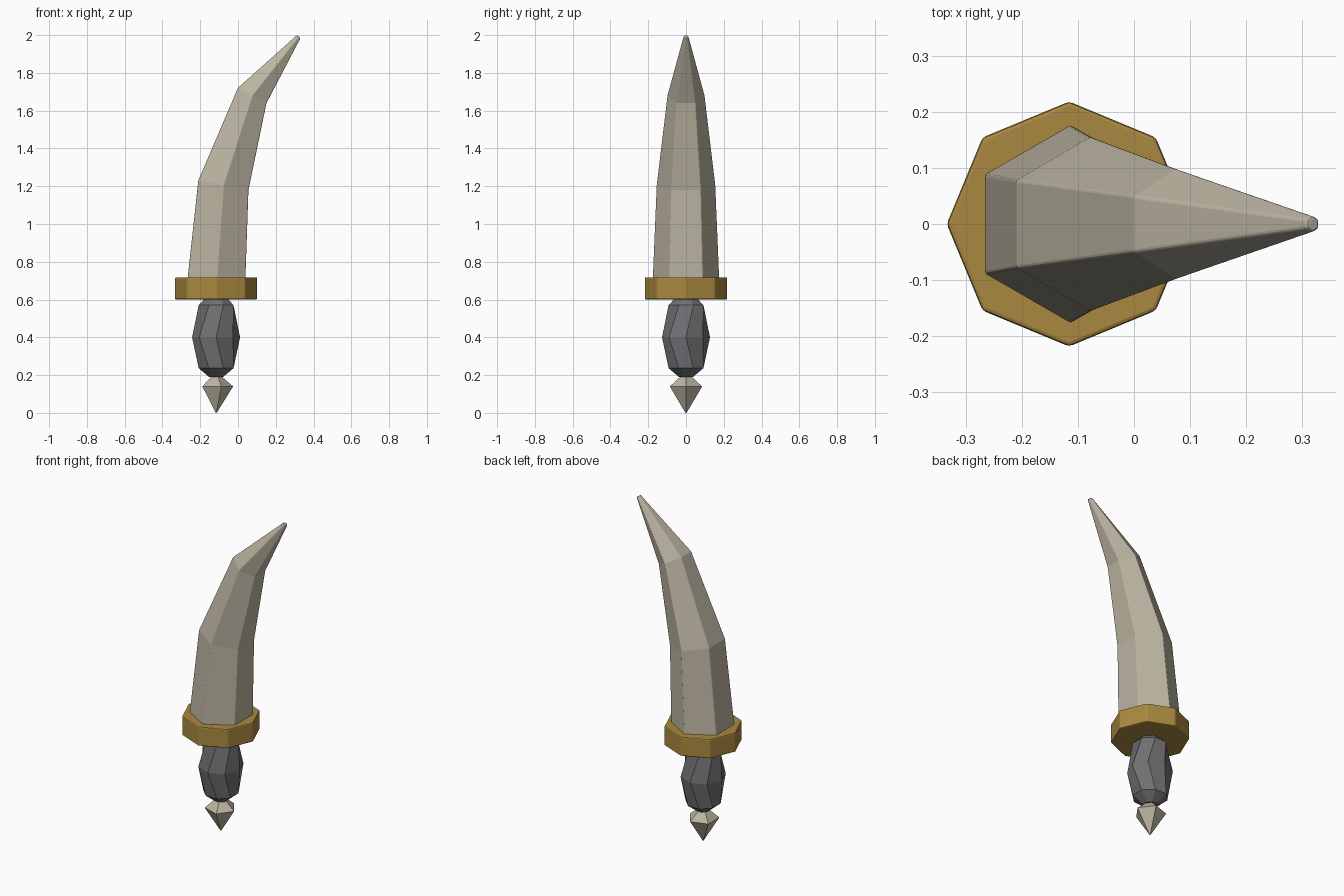
import bpy, bmesh, math
from mathutils import Vector

if "Cube" in bpy.data.objects:
    bpy.data.objects.remove(bpy.data.objects["Cube"])

CX = -0.116  # axis of the hilt


def material(name, rgb):
    m = bpy.data.materials.new(name)
    m.diffuse_color = (*rgb, 1)
    m.use_nodes = True
    m.node_tree.nodes["Principled BSDF"].inputs["Base Color"].default_value = m.diffuse_color
    return m


bone = material("bone", (0.50, 0.46, 0.36))
brass = material("brass", (0.40, 0.25, 0.05))
grip_grey = material("grip grey", (0.165, 0.165, 0.175))


def loft(name, sides, rings, mat, bevel=0):
    """rings: (centre x, centre z, radius, tilt toward +x, start angle in degrees)"""
    bm = bmesh.new()
    loops = []
    for x, z, r, tilt, start in rings:
        loop = []
        for i in range(sides):
            a = math.radians(start) + math.tau * i / sides
            c = r * math.cos(a)
            loop.append(bm.verts.new(Vector((x + c * math.cos(tilt), r * math.sin(a),
                                             z - c * math.sin(tilt)))))
        loops.append(loop)
    for lo, hi in zip(loops, loops[1:]):
        for i in range(sides):
            j = (i + 1) % sides
            bm.faces.new((lo[i], lo[j], hi[j], hi[i]))
    bm.faces.new(loops[0][::-1])
    bm.faces.new(loops[-1])
    bmesh.ops.recalc_face_normals(bm, faces=bm.faces)
    me = bpy.data.meshes.new(name)
    bm.to_mesh(me)
    bm.free()
    me.materials.append(mat)
    ob = bpy.data.objects.new(name, me)
    bpy.context.collection.objects.link(ob)
    if bevel:
        mod = ob.modifiers.new("soft edges", 'BEVEL')
        mod.width = bevel
        mod.segments = 2
        mod.limit_method = 'ANGLE'
        mod.angle_limit = math.radians(25)
    return ob


# curved six-sided blade
loft("blade", 6, [(CX, 0.68, 0.178, 0, 30),
                  (-0.0775, 1.205, 0.156, 0.187, 30),
                  (0.075, 1.68, 0.099, 0.49, 30),
                  (0.321, 1.992, 0.014, 0.6, 30)], bone, 0.004)

# octagonal guard
loft("guard", 8, [(CX, 0.6, 0.219, 0, 0), (CX, 0.718, 0.219, 0, 0)], brass, 0.007)

# twisted eight-sided grip
loft("grip", 8, [(CX, 0.19, 0.04, 0, 22.5),
                 (CX, 0.237, 0.1, 0, 22.5),
                 (CX, 0.40, 0.127, 0, 0),
                 (CX, 0.57, 0.1, 0, 22.5),
                 (CX, 0.61, 0.06, 0, 22.5)], grip_grey)

# five-sided pointed pommel
loft("pommel", 5, [(CX, 0.0, 0.003, 0, 0),
                   (CX, 0.14, 0.09, 0, 0),
                   (CX, 0.197, 0.025, 0, 0)], bone)
